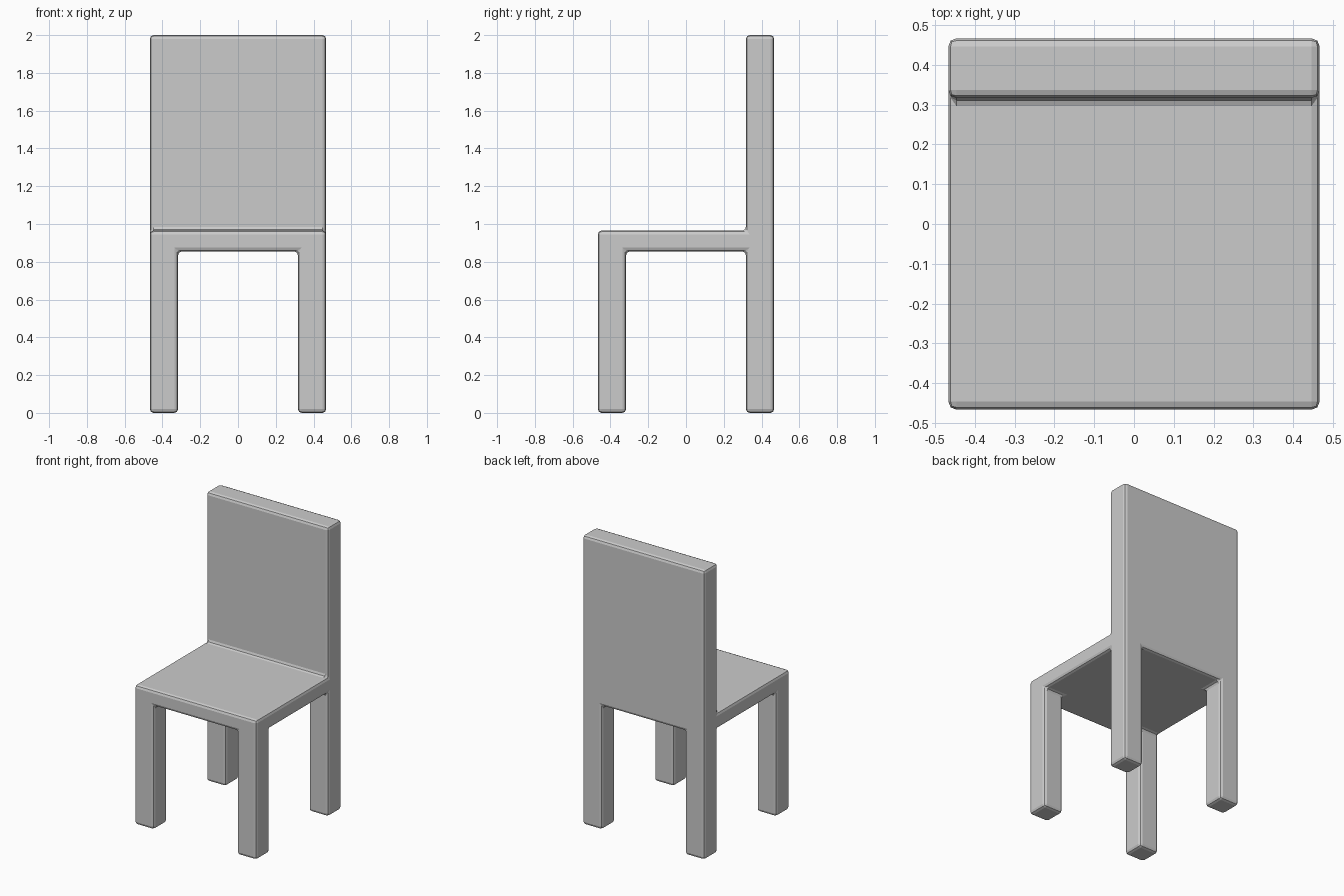
import bpy, bmesh, math

if "Cube" in bpy.data.objects:
    bpy.data.objects.remove(bpy.data.objects["Cube"])

# Slab grid lines: legs and backrest share the outer strips
W, I = 0.467, 0.317
LINES = [-W, -I, I, W]
SEAT_BOTTOM, SEAT_TOP, BACK_TOP = 0.855, 0.965, 2.0


def extrude(bm, faces, height):
    """Extrude a face region to an absolute height."""
    out = bmesh.ops.extrude_face_region(bm, geom=faces)
    bmesh.ops.delete(bm, geom=[f for f in faces if f.is_valid], context='FACES')
    for item in out["geom"]:
        if isinstance(item, bmesh.types.BMVert):
            item.co.z = height


def flat_faces(bm, z):
    return [f for f in bm.faces if all(abs(v.co.z - z) < 1e-4 for v in f.verts)]


bm = bmesh.new()

# Seat: 3 x 3 patch thickened into a slab
grid = [[bm.verts.new((x, y, SEAT_BOTTOM)) for y in LINES] for x in LINES]
for i in range(3):
    for j in range(3):
        bm.faces.new((grid[i][j], grid[i + 1][j], grid[i + 1][j + 1], grid[i][j + 1]))
base = bm.faces[:]
top = bmesh.ops.extrude_face_region(bm, geom=base)["geom"]
for item in top:
    if isinstance(item, bmesh.types.BMVert):
        item.co.z = SEAT_TOP

# Backrest: rear strip of the seat pulled up
extrude(bm, [f for f in flat_faces(bm, SEAT_TOP)
             if f.calc_center_median().y > I], BACK_TOP)

# Legs: four corner squares pulled down, one at a time
for sx in (-1, 1):
    for sy in (-1, 1):
        extrude(bm, [f for f in flat_faces(bm, SEAT_BOTTOM)
                     if f.calc_center_median().x * sx > I
                     and f.calc_center_median().y * sy > I], 0.0)

# Merge coplanar faces so only real edges get bevelled
bmesh.ops.recalc_face_normals(bm, faces=bm.faces[:])
bmesh.ops.dissolve_limit(bm, angle_limit=math.radians(1),
                         verts=bm.verts[:], edges=bm.edges[:])
bmesh.ops.recalc_face_normals(bm, faces=bm.faces[:])

mesh = bpy.data.meshes.new("chair")
bm.to_mesh(mesh)
bm.free()
chair = bpy.data.objects.new("chair", mesh)
bpy.context.collection.objects.link(chair)

# Softened edges, including the seat-to-back and leg corners
bevel = chair.modifiers.new("soft_edges", 'BEVEL')
bevel.width = 0.02
bevel.segments = 2
bevel.limit_method = 'ANGLE'
bevel.angle_limit = math.radians(30)
